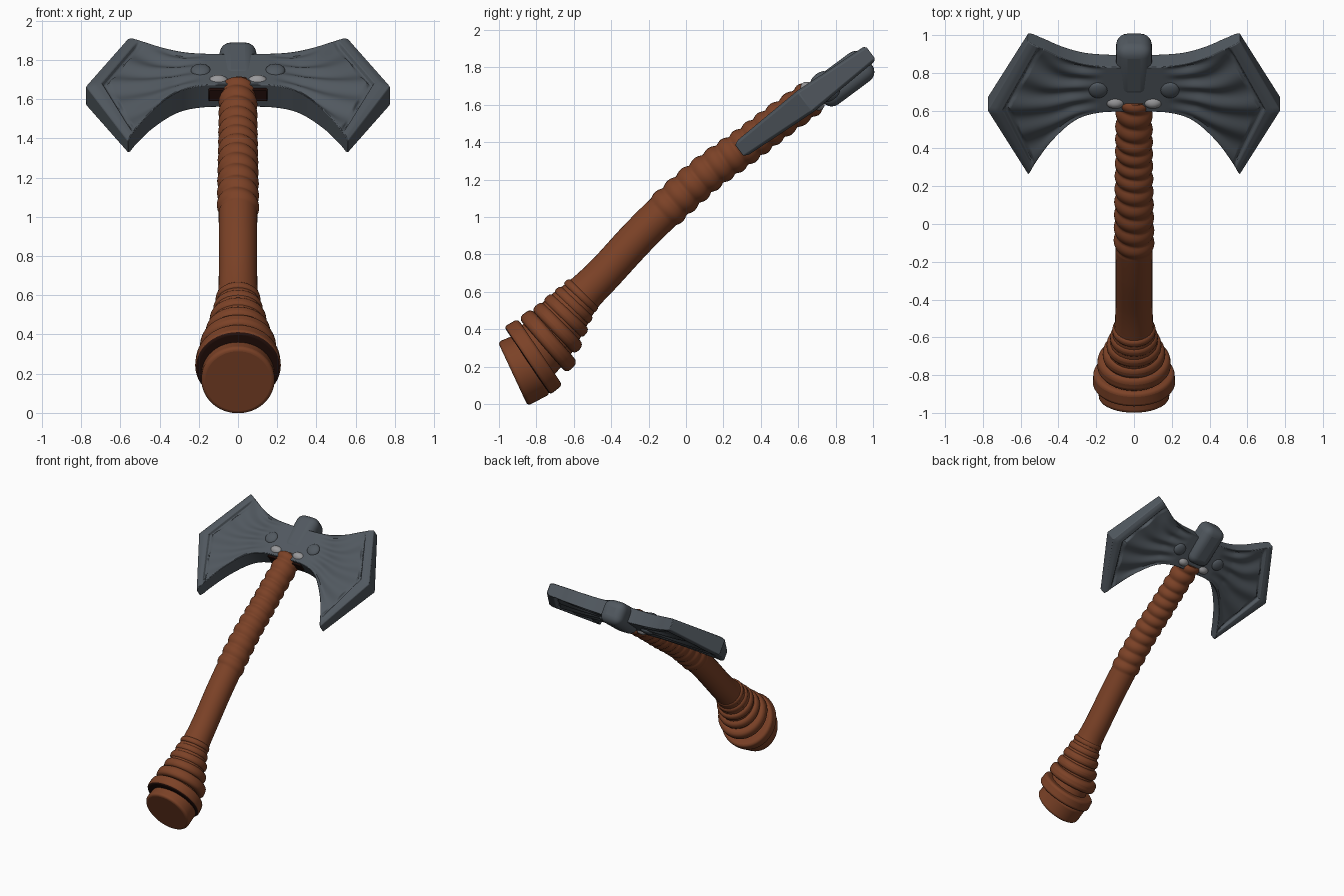
import bpy, bmesh, math
from mathutils import Vector, Matrix

if "Cube" in bpy.data.objects:
    bpy.data.objects.remove(bpy.data.objects["Cube"])


def mat(name, rgb):
    m = bpy.data.materials.new(name)
    m.diffuse_color = (*rgb, 1)
    m.use_nodes = True
    m.node_tree.nodes["Principled BSDF"].inputs["Base Color"].default_value = m.diffuse_color
    return m


STEEL = mat("blue grey steel", (0.082, 0.098, 0.115))
LEATHER = mat("brown leather", (0.2, 0.054, 0.02))
DARK = mat("dark brown", (0.022, 0.006, 0.004))
PALE = mat("pale grey", (0.32, 0.32, 0.33))

# Frame of the tilted head: local x = width, y = along haft, z = face normal
HEAD = Matrix.Translation((0, 0.64, 1.62)) @ Matrix.Rotation(0.638, 4, 'X')


def finish(name, bm, mats, matrix=Matrix(), bevel=0, segments=2, mirror=False, angle=40):
    bmesh.ops.recalc_face_normals(bm, faces=bm.faces)
    me = bpy.data.meshes.new(name)
    bm.to_mesh(me)
    bm.free()
    ob = bpy.data.objects.new(name, me)
    bpy.context.collection.objects.link(ob)
    for m in mats:
        me.materials.append(m)
    ob.matrix_world = matrix
    if mirror:
        mod = ob.modifiers.new("mirror", 'MIRROR')
        mod.use_clip = True
    if bevel:
        mod = ob.modifiers.new("bevel", 'BEVEL')
        mod.width, mod.segments = bevel, segments
        mod.limit_method, mod.angle_limit = 'ANGLE', math.radians(50)
    bpy.context.view_layer.objects.active = ob
    ob.select_set(True)
    bpy.ops.object.shade_smooth_by_angle(angle=math.radians(angle))
    ob.select_set(False)
    return ob


def spline(pts, t):
    """Catmull-Rom through points, t in 0..1"""
    n = len(pts) - 1
    f = min(t * n, n - 1e-6)
    i = int(f)
    f -= i
    p = [Vector(pts[max(0, min(n, i + k))]) for k in (-1, 0, 1, 2)]
    return 0.5 * (2 * p[1] + (p[2] - p[0]) * f + (2 * p[0] - 5 * p[1] + 4 * p[2] - p[3]) * f * f
                  + (3 * p[1] - p[0] - 3 * p[2] + p[3]) * f ** 3)


# --- Double blade: one half as a carved grid, mirrored ---
LOW = [(0, -.005), (.18, -.012), (.31, -.065), (.43, -.2), (.515, -.345), (.56, -.445)]
TOP = [(0, .275), (.15, .28), (.27, .295), (.38, .335), (.47, .385), (.56, .435)]
NA, NB = 56, 40


def blade_point(a, b):
    lo, hi = spline(LOW, a), spline(TOP, a)
    p = lo.lerp(hi, (b + 1) / 2)
    p.x += 0.215 * (1 - abs(b)) * a ** 1.6
    return p


def blade_height(a, b, y):
    h = 0.072 - 0.055 * abs(y)
    edge = min(1, (1 - abs(b)) / 0.12)
    if a > 0.87:                       # raised chevron rim, thinning to the edge
        h -= 0.012 * max(0, (a - 0.93) / 0.07)
    elif a > 0.83:                     # groove beside the rim
        h -= 0.022 * edge
    elif a > 0.2:                      # feather-like ridges fanning from the hub
        fade = min(1, (a - 0.2) / 0.2) * edge
        h -= fade * (0.012 + 0.009 * math.sin(b * 13 + 2.5 * math.sin(a * 5)))
    return h


bm = bmesh.new()
sheets = []
for side in (1, -1):
    rows = []
    for i in range(NA + 1):
        row = []
        for j in range(NB + 1):
            a, b = i / NA, j / NB * 2 - 1
            p = blade_point(a, b)
            row.append(bm.verts.new((p.x, p.y, side * blade_height(a, b, p.y))))
        rows.append(row)
    for i in range(NA):
        for j in range(NB):
            bm.faces.new((rows[i][j], rows[i + 1][j], rows[i + 1][j + 1], rows[i][j + 1]))
    sheets.append(rows)
rim = [(i, 0) for i in range(NA + 1)] + [(NA, j) for j in range(1, NB + 1)] \
    + [(i, NB) for i in range(NA - 1, -1, -1)]
for (i, j), (k, l) in zip(rim, rim[1:]):
    bm.faces.new((sheets[0][i][j], sheets[0][k][l], sheets[1][k][l], sheets[1][i][j]))
finish("double_blade", bm, [STEEL], HEAD, bevel=0.008, mirror=True)


# --- Hub, socket and bosses ---
def box(name, size, loc, m, bevel, segments=4):
    bm = bmesh.new()
    bmesh.ops.create_cube(bm, size=1)
    bmesh.ops.scale(bm, vec=size, verts=bm.verts)
    bmesh.ops.translate(bm, vec=loc, verts=bm.verts)
    return finish(name, bm, [m], HEAD, bevel, segments)


box("hub", (0.19, 0.33, 0.185), (0, 0.235, -0.025), STEEL, 0.06, 5)
box("socket_recess", (0.3, 0.08, 0.075), (0, 0.02, 0.012), DARK, 0.004, 1)


def blob(name, loc, size, m):
    for s, word in ((1, "right"), (-1, "left")):
        bm = bmesh.new()
        bmesh.ops.create_uvsphere(bm, u_segments=24, v_segments=14, radius=1)
        bmesh.ops.scale(bm, vec=size, verts=bm.verts)
        bmesh.ops.translate(bm, vec=(s * loc[0], loc[1], loc[2]), verts=bm.verts)
        finish(f"{name}_{word}", bm, [m], HEAD, angle=180)


blob("pale_collar", (0.1, 0.045, 0), (0.072, 0.05, 0.088), PALE)
blob("upper_boss", (0.19, 0.13, 0.06), (0.05, 0.05, 0.022), STEEL)
blob("lower_boss", (0.19, 0.13, -0.06), (0.05, 0.05, 0.022), STEEL)

# --- Curved haft with wrapped upper grip: path points are (y, z, radius) ---
PATH = [(-.84, .23, .15), (-.74, .35, .15), (-.64, .485, .13), (-.55, .585, .105), (-.43, .705, .098),
        (-.25, .90, .098), (-.07, 1.075, .098), (.12, 1.24, .095), (.31, 1.375, .092),
        (.49, 1.51, .09), (.68, 1.645, .088)]
bm = bmesh.new()
STEPS, SIDES = 260, 28
prev = None
for i in range(STEPS + 1):
    t = i / STEPS
    y, z, r = spline(PATH, t)
    d = (spline(PATH, min(1, t + .01)) - spline(PATH, max(0, t - .01)))
    d = Vector((0, d.x, d.y)).normalized()
    up = Vector((0, -d.z, d.y))
    ring = []
    for k in range(SIDES):
        ang = k / SIDES * math.tau
        grow = r
        if t > 0.57:   # wrapped cord, slightly slanted
            grow += 0.014 * abs(math.sin((t - 0.57) * 88 + 0.35 * math.cos(ang))) - 0.004
        ring.append(bm.verts.new(Vector((0, y, z)) + grow * (math.cos(ang) * Vector((1, 0, 0))
                                                            + math.sin(ang) * up)))
    if prev:
        for k in range(SIDES):
            bm.faces.new((prev[k], prev[(k + 1) % SIDES], ring[(k + 1) % SIDES], ring[k]))
    else:
        bm.faces.new(ring)
    prev = ring
bm.faces.new(prev)
finish("haft", bm, [LEATHER], angle=60)

# --- Pommel: stacked rings (y, z, tilt in degrees, radius, depth, bevel) ---
RINGS = [("pommel_cap", -.865, .19, 25, .188, .135, .02),
         ("pommel_ring_1", -.815, .255, 34, .22, .085, .02),
         ("pommel_ring_2", -.735, .34, 41, .197, .085, .03),
         ("pommel_ring_3", -.685, .41, 44, .168, .075, .03),
         ("pommel_ring_4", -.64, .475, 46, .147, .065, .025),
         ("pommel_ring_5", -.6, .53, 46, .128, .055, .022),
         ("pommel_ring_6", -.56, .58, 46, .116, .045, .018)]
for name, y, z, tilt, r, depth, bev in RINGS:
    bm = bmesh.new()
    bmesh.ops.create_cone(bm, cap_ends=True, segments=48, radius1=r, radius2=r * 0.97, depth=depth)
    if name == "pommel_ring_1":        # dark underside facing the cap
        for f in bm.faces:
            f.material_index = int(f.normal.z < -0.5)
    m = Matrix.Translation((0, y, z)) @ Matrix.Rotation(math.radians(tilt - 90), 4, 'X')
    finish(name, bm, [LEATHER, DARK], m, bev, 4)
